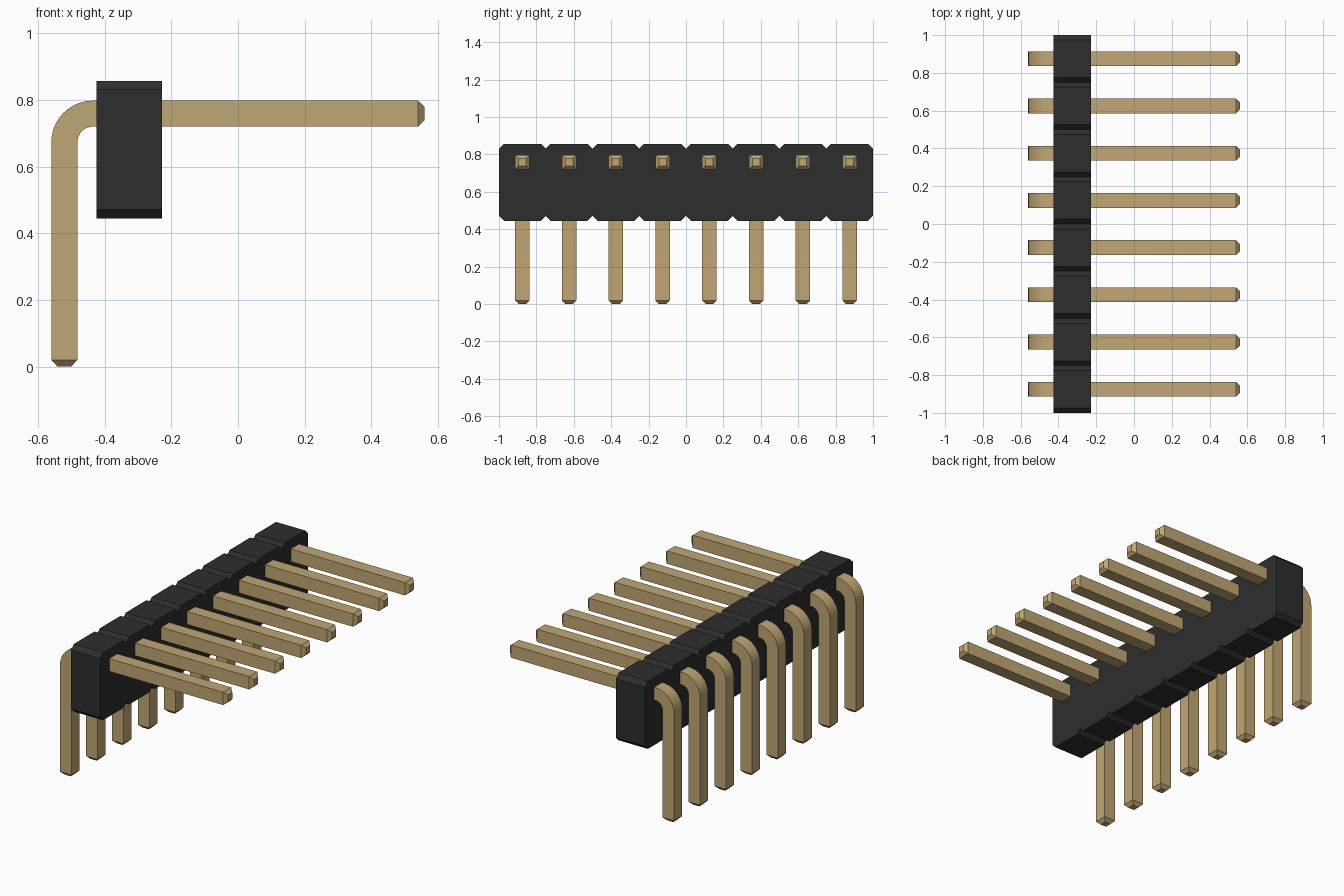
import bpy, bmesh, math
from mathutils import Vector

cube = bpy.data.objects.get("Cube")
if cube:
    bpy.data.objects.remove(cube)

PINS, PITCH = 8, 0.25


def material(name, color):
    mat = bpy.data.materials.new(name)
    mat.use_nodes = True
    mat.diffuse_color = color
    bsdf = mat.node_tree.nodes["Principled BSDF"]
    bsdf.inputs["Base Color"].default_value = color
    return mat


def loft(name, rings, mat):
    """Skin a series of matching point rings and cap both ends."""
    bm = bmesh.new()
    loops = [[bm.verts.new(p) for p in ring] for ring in rings]
    n = len(loops[0])
    for a, b in zip(loops, loops[1:]):
        for i in range(n):
            j = (i + 1) % n
            bm.faces.new((a[i], a[j], b[j], b[i]))
    bm.faces.new(loops[0])
    bm.faces.new(loops[-1])
    bmesh.ops.recalc_face_normals(bm, faces=bm.faces)
    mesh = bpy.data.meshes.new(name)
    bm.to_mesh(mesh)
    bm.free()
    mesh.materials.append(mat)
    obj = bpy.data.objects.new(name, mesh)
    bpy.context.collection.objects.link(obj)
    return obj


black = material("black plastic", (0.027, 0.027, 0.027, 1))
gold = material("gold metal", (0.53, 0.385, 0.178, 1))

# Housing: one chamfered segment per pin, joined at V notches
x0, x1, z0, z1, cut = -0.425, -0.228, 0.445, 0.857, 0.026
half_len = PINS * PITCH / 2


def edge(z, inset_z):
    pts = [(-half_len, inset_z)]
    for k in range(PINS):
        y = -half_len + k * PITCH
        pts += [(y + cut, z), (y + PITCH - cut, z), (y + PITCH, inset_z)]
    return pts


outline = edge(z0, z0 + cut) + edge(z1, z1 - cut)[::-1]
loft("housing", [[(x, y, z) for y, z in outline] for x in (x0, x1)], black)

# Pin: square section swept up, round the bend and out to the tapered tip
HALF, TIP, TAPER = 0.039, 0.02, 0.02
leg_x, arm_z, radius, reach, steps = -0.521, 0.759, 0.086, 0.56, 10
path = [(leg_x, 0, 0, TIP), (leg_x, TAPER, 0, HALF)]
for i in range(steps + 1):
    a = math.pi / 2 * i / steps
    path.append((leg_x + radius * (1 - math.cos(a)),
                 arm_z - radius * (1 - math.sin(a)), a, HALF))
path += [(reach - TAPER, arm_z, math.pi / 2, HALF),
         (reach, arm_z, math.pi / 2, TIP)]


def section(x, z, angle, half, y):
    side = Vector((math.cos(angle), 0, -math.sin(angle)))
    across = Vector((0, 1, 0))
    center = Vector((x, y, z))
    return [center + side * u * half + across * v * half
            for u, v in ((-1, -1), (1, -1), (1, 1), (-1, 1))]


bpy.ops.object.select_all(action="DESELECT")
for k in range(PINS):
    y = (k - (PINS - 1) / 2) * PITCH
    pin = loft(f"pin_{k + 1}", [section(*p, y) for p in path], gold)
    pin.select_set(True)
    bpy.context.view_layer.objects.active = pin
bpy.ops.object.shade_smooth_by_angle(angle=math.radians(30))
